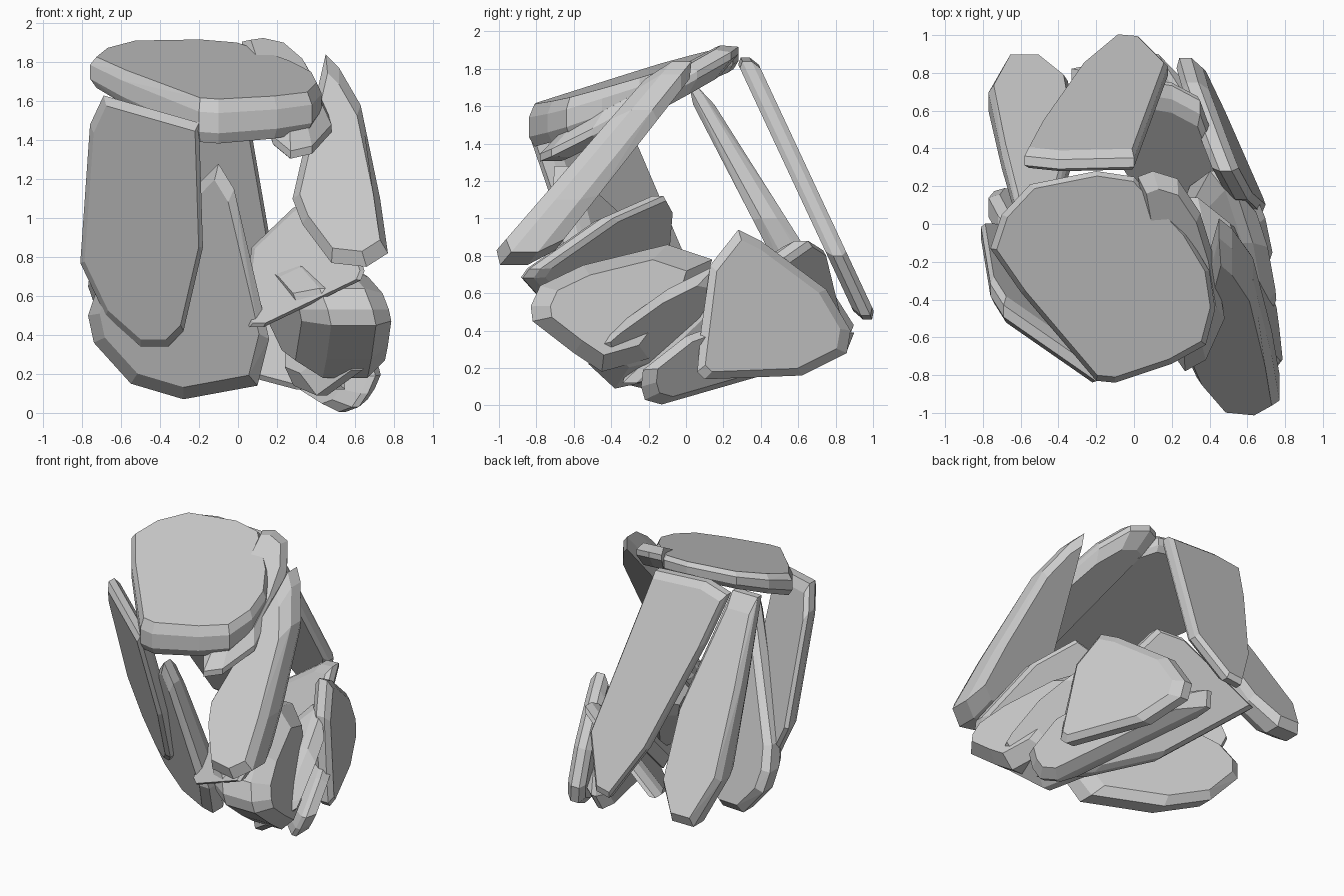
import bpy, bmesh


def slab(name, axis, plane, depth, outline, face=0.88, band=0.45, taper=0.0):
    """Rough stone slab: an outline lying on a tilted plane, given depth along
    one axis, with its rim chamfered.  plane = (offset, slope_u, slope_v).
    A negative taper makes it thinner towards higher v."""
    others = [i for i in range(3) if i != axis]
    n = len(outline)
    cu = sum(p[0] for p in outline) / n
    cv = sum(p[1] for p in outline) / n
    bm = bmesh.new()
    for scale, side in ((face, -0.5), (1, -0.5 * band), (1, 0.5 * band), (face, 0.5)):
        for u, v in outline:
            u, v = cu + (u - cu) * scale, cv + (v - cv) * scale
            co = [0, 0, 0]
            co[others[0]], co[others[1]] = u, v
            co[axis] = (plane[0] + plane[1] * u + plane[2] * v
                        + side * depth * (1 + taper * (v - cv)))
            bm.verts.new(co)
    hull = bmesh.ops.convex_hull(bm, input=bm.verts)
    junk = {g for k in ("geom_interior", "geom_unused") for g in hull[k]
            if isinstance(g, bmesh.types.BMVert)}
    bmesh.ops.delete(bm, geom=list(junk), context='VERTS')
    bmesh.ops.dissolve_limit(bm, angle_limit=0.05, verts=bm.verts, edges=bm.edges)
    bmesh.ops.recalc_face_normals(bm, faces=bm.faces)
    mesh = bpy.data.meshes.new(name)
    bm.to_mesh(mesh)
    bm.free()
    bpy.context.collection.objects.link(bpy.data.objects.new(name, mesh))


X, Y, Z = 0, 1, 2

# roof stones, outlined from above
slab("roof_slab", Z, (1.765, -0.04, 0.335), 0.17,
     [(-.76, -.13), (-.7, .05), (-.55, .21), (-.2, .28), (0, .25), (.1, .12), (.28, -.05),
      (.4, -.25), (.43, -.45), (.38, -.64), (.2, -.74), (-.1, -.84), (-.2, -.83),
      (-.6, -.36)], 0.95, taper=-0.6)
slab("roof_side_slab", Z, (1.755, -.06, .53), 0.16,
     [(.02, .25), (.1, .28), (.23, .24), (.35, .06), (.43, -.2), (.48, -.5), (.38, -.72),
      (.27, -.78), (.18, -.65), (.05, .05)], 0.8, 0.25)

# standing front stones, outlined from the front
slab("right_leaning_slab", Y, (-1.54, 0, .825), 0.28,
     [(.45, 1.84), (.43, 1.7), (.36, 1.33), (.28, 1.1), (.33, .97), (.48, .77), (.66, .75),
      (.77, .82), (.73, 1.1), (.63, 1.58), (.52, 1.77)], 0.84, taper=-0.3)
slab("front_left_slab", Y, (-.41, -.8, -.37), 0.14,
     [(-.69, 1.63), (-.2, 1.49), (-.18, .85), (-.28, .42), (-.36, .34), (-.5, .34),
      (-.68, .5), (-.81, .77), (-.76, 1.48)], 0.93)
slab("front_base_slab", Y, (-.25, -.685, -.38), 0.22,
     [(-.1, 1.28), (-.02, 1.15), (.11, .6), (.16, .38), (.1, .14), (-.28, .07), (-.55, .15),
      (-.74, .36), (-.77, .5), (-.72, .65), (-.2, 1.15)], taper=-0.4)

# standing rear stones, outlined from the front
slab("rear_slab", Y, (1.185, 0, -.467), 0.11,
     [(-.58, 1.82), (-.4, 1.86), (0, 1.84), (.05, 1.4), (.18, .8), (.03, .48), (-.08, .46),
      (-.27, .8), (-.5, 1.5)], 0.94)
slab("rear_left_slab", Y, (1.02, 0, -.575), 0.19,
     [(-.62, 1.7), (-.42, 1.7), (-.3, 1.0), (-.35, .55), (-.5, .36), (-.67, .36), (-.77, .65),
      (-.7, 1.2)], taper=-0.6)

# fan of tilted stones on the right
slab("fan_upper_slab", Y, (-.98, -.95, 1.08), 0.13,
     [(.03, .5), (.06, .44), (.13, .44), (.63, .68), (.65, .73), (.55, 1.0), (.4, 1.12),
      (.28, 1.05), (.07, .85)], 0.93)
slab("fan_inner_slab", Y, (.05, -.857, .985), 0.16,
     [(.55, .12), (.3, .12), (0, .2), (-.33, .46), (-.1, .6), (.2, .83), (.35, .88),
      (.52, .55)], 0.92)
slab("fan_front_slab", X, (.46, -.3, -.25), 0.46,
     [(-.83, .53), (-.78, .64), (-.55, .75), (-.1, .86), (.14, .78), (.1, .65), (-.2, .25),
      (-.45, .18), (-.6, .28), (-.82, .45)], 0.75, 0.5)
slab("fan_middle_slab", X, (.12, -.66, .67), 0.28,
     [(-.53, .3), (-.45, .37), (-.1, .62), (.18, .76), (.28, .74), (.2, .5), (-.15, .14),
      (-.38, .09), (-.52, .22)], 0.65, 0.2)
slab("fan_lower_slab", X, (.455, -.6, .5), 0.18,
     [(-.24, .1), (-.23, .19), (0, .37), (.22, .45), (.9, .39), (.86, .29), (.36, .14),
      (-.13, .005), (-.22, .03)], 0.8, 0.2)
slab("fan_outer_slab", X, (.69, -.436, -.087), 0.14,
     [(.06, .18), (.1, .14), (.62, .16), (.86, .28), (.88, .4), (.75, .62), (.4, .88),
      (.28, .94), (.13, .75), (.08, .4)], 0.88)
